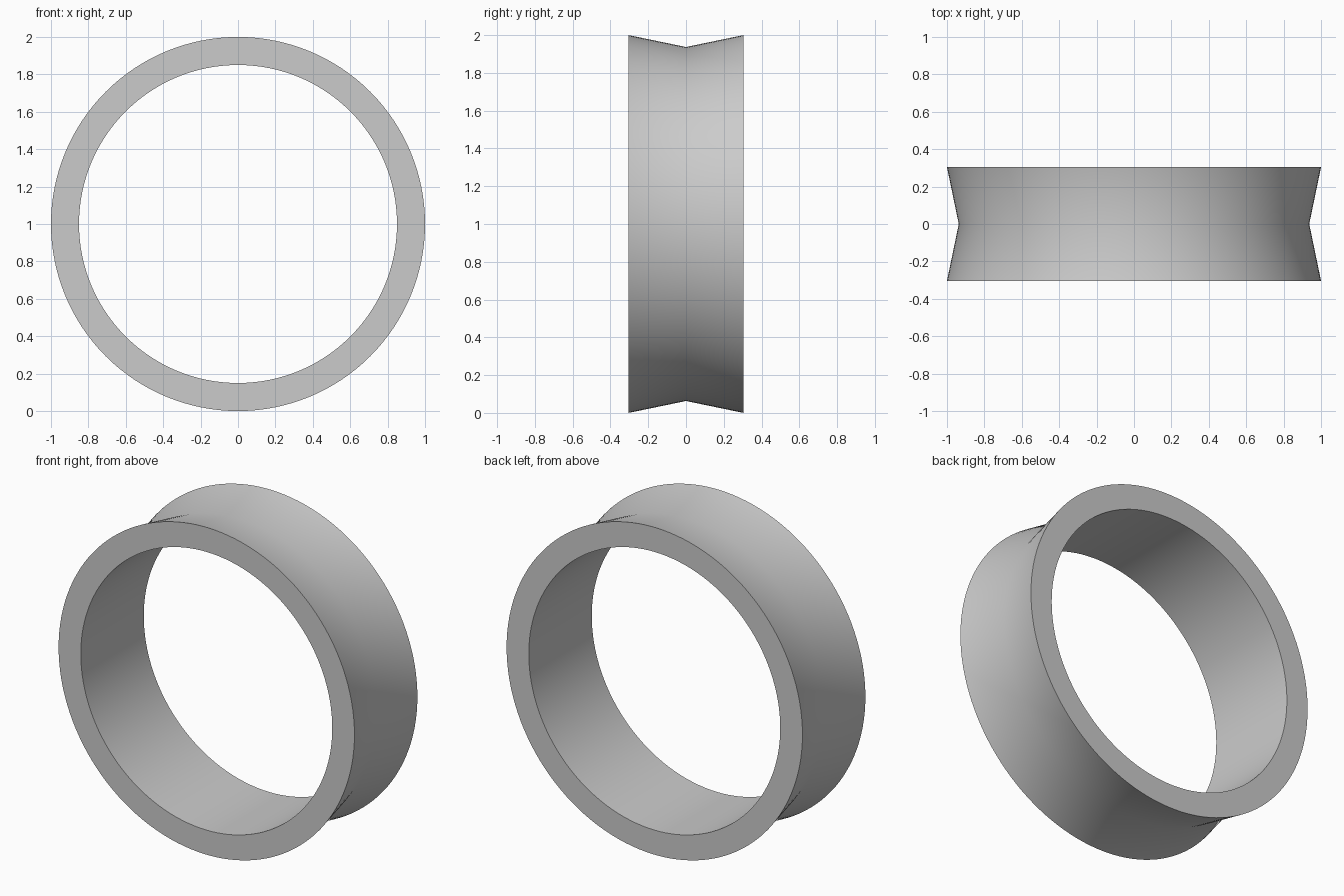
import bpy
import bmesh
from math import pi
from mathutils import Matrix, Vector

cube = bpy.data.objects.get("Cube")
if cube:
    bpy.data.objects.remove(cube, do_unlink=True)

OUTER, GROOVE, INNER = 1.0, 0.937, 0.85
HALF_WIDTH = 0.304
SEGMENTS = 128

grey = bpy.data.materials.new("plain grey")
grey.use_nodes = True
colour = (0.6, 0.6, 0.6, 1)
grey.diffuse_color = colour
grey.node_tree.nodes["Principled BSDF"].inputs["Base Color"].default_value = colour

# Ring cross-section: straight bore, flat sides, shallow V groove outside
profile = [(INNER, -HALF_WIDTH), (OUTER, -HALF_WIDTH), (GROOVE, 0),
           (OUTER, HALF_WIDTH), (INNER, HALF_WIDTH)]

bm = bmesh.new()
verts = [bm.verts.new((r, y, 0)) for r, y in profile]
edges = [bm.edges.new((v, verts[(i + 1) % len(verts)])) for i, v in enumerate(verts)]

# Sweep the section round the front-to-back axis
bmesh.ops.spin(bm, geom=verts + edges, cent=(0, 0, 0), axis=(0, 1, 0),
               angle=2 * pi, steps=SEGMENTS, use_merge=True)
bmesh.ops.remove_doubles(bm, verts=bm.verts, dist=0.0001)
bmesh.ops.recalc_face_normals(bm, faces=bm.faces)
bm.transform(Matrix.Translation(Vector((0, 0, OUTER))))

mesh = bpy.data.meshes.new("grooved_ring")
bm.to_mesh(mesh)
bm.free()
mesh.materials.append(grey)
ring = bpy.data.objects.new("grooved_ring", mesh)
bpy.context.collection.objects.link(ring)

# Smooth curved walls, crisp rims
bpy.ops.object.select_all(action="DESELECT")
ring.select_set(True)
bpy.context.view_layer.objects.active = ring
bpy.ops.object.shade_smooth_by_angle(angle=pi / 6)
